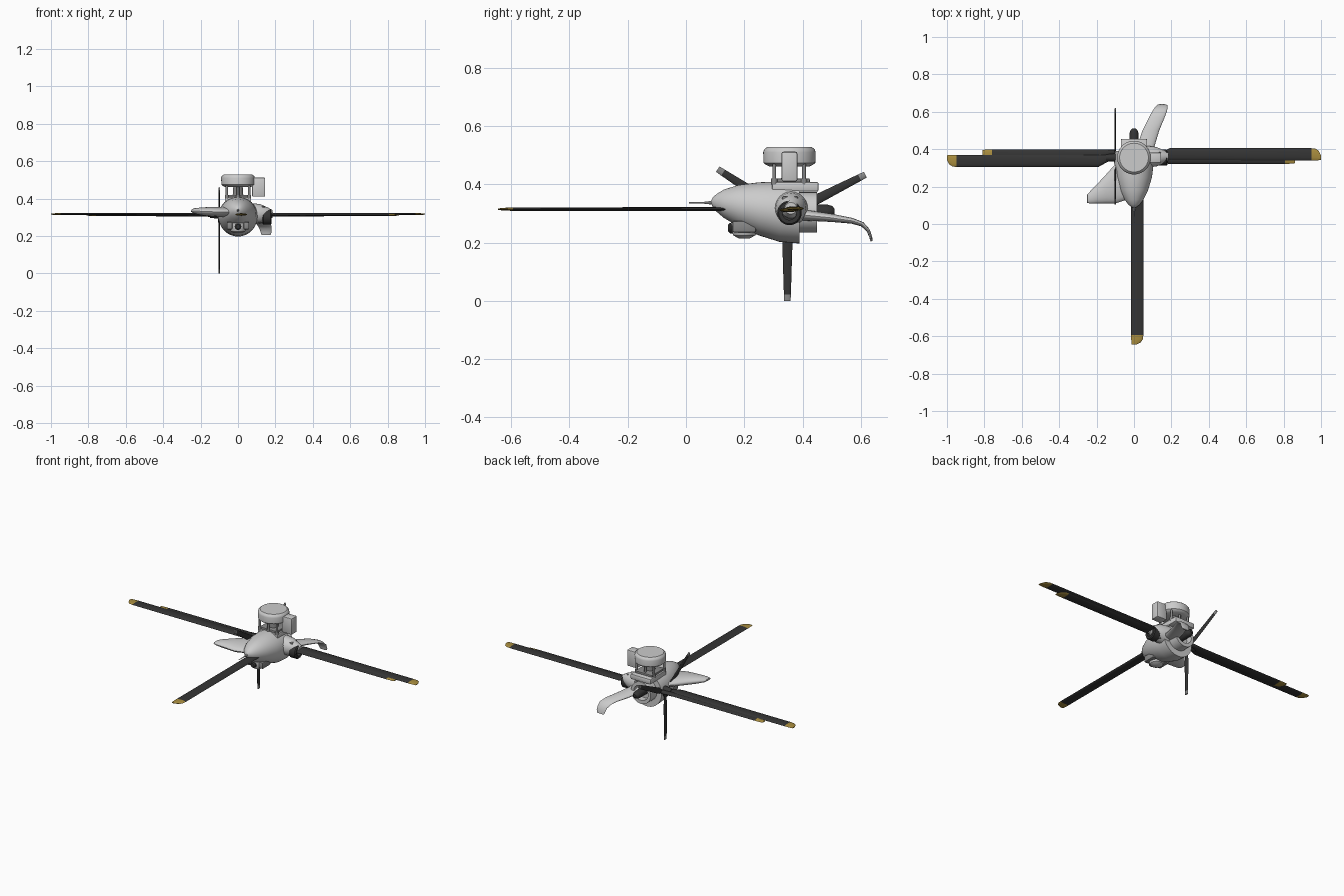
import bpy, bmesh, math
from mathutils import Vector, Matrix

cube = bpy.data.objects.get("Cube")
if cube:
    bpy.data.objects.remove(cube, do_unlink=True)


def make_mat(name, rgb):
    m = bpy.data.materials.new(name)
    m.use_nodes = True
    m.diffuse_color = (*rgb, 1)
    m.node_tree.nodes["Principled BSDF"].inputs["Base Color"].default_value = (*rgb, 1)
    return m


GREY = make_mat("light grey", (0.6, 0.6, 0.6))
MID = make_mat("mid grey", (0.25, 0.25, 0.25))
DARK = make_mat("charcoal", (0.035, 0.035, 0.035))
GOLD = make_mat("gold", (0.4, 0.27, 0.05))
X, Y, Z = Vector((1, 0, 0)), Vector((0, 1, 0)), Vector((0, 0, 1))


def finish(bm, name, mats, rule=None):
    bmesh.ops.recalc_face_normals(bm, faces=bm.faces)
    if rule:
        for f in bm.faces:
            f.material_index = int(rule(f.calc_center_median()))
    mesh = bpy.data.meshes.new(name)
    bm.to_mesh(mesh)
    bm.free()
    ob = bpy.data.objects.new(name, mesh)
    bpy.context.collection.objects.link(ob)
    for m in mats:
        mesh.materials.append(m)
    bpy.ops.object.select_all(action="DESELECT")
    ob.select_set(True)
    bpy.context.view_layer.objects.active = ob
    bpy.ops.object.shade_smooth_by_angle(angle=math.radians(35))
    return ob


def loft(name, sections, mats, n=16, rule=None):
    """Skin through ellipses given as centre and two half axes."""
    bm = bmesh.new()
    rings = []
    for c, u, v in sections:
        angles = [2 * math.pi * i / n for i in range(n)]
        rings.append([bm.verts.new(c + u * math.cos(a) + v * math.sin(a)) for a in angles])
    for a, b in zip(rings, rings[1:]):
        for i in range(n):
            j = (i + 1) % n
            bm.faces.new((a[i], a[j], b[j], b[i]))
    bm.faces.new(rings[0])
    bm.faces.new(rings[-1])
    return finish(bm, name, mats, rule)


def box(name, lo, hi, mat, bevel=0.006):
    bm = bmesh.new()
    lo, hi = Vector(lo), Vector(hi)
    m = Matrix.Translation((lo + hi) / 2) @ Matrix.Diagonal((*(hi - lo), 1))
    bmesh.ops.create_cube(bm, size=1, matrix=m)
    bmesh.ops.bevel(bm, geom=bm.edges[:], offset=bevel, segments=2, affect="EDGES", profile=0.5)
    return finish(bm, name, [mat])


def turned(name, base, axis, profile, mat, n=32):
    """Round part: profile is (distance along axis, radius)."""
    u = axis.orthogonal().normalized()
    v = axis.cross(u)
    return loft(name, [(Vector(base) + axis * d, u * r, v * r) for d, r in profile], [mat], n)


# Egg-shaped body with a hollow collar at the back: y, top, bottom, half width
hull = [(.086, .344, .336, .004), (.092, .355, .322, .016), (.105, .367, .306, .031),
        (.13, .382, .285, .05), (.18, .398, .255, .075), (.25, .407, .225, .096),
        (.32, .41, .203, .105), (.39, .405, .197, .103), (.39, .373, .235, .07),
        (.45, .373, .235, .068), (.45, .35, .258, .05), (.41, .35, .258, .05)]
loft("body", [(Vector((0, y, (t + b) / 2)), X * w, Z * (t - b) / 2) for y, t, b, w in hull], [GREY], 40)
turned("nose_probe", (0, .01, .337), Y, [(0, .002), (.05, .003), (.09, .008)], GREY, 10)
turned("exhaust_stub", (0, .405, .307), Y, [(0, .024), (.08, .024), (.097, .019), (.105, .009)], DARK, 20)

# Chin sensor
turned("chin_housing", (0, .2, .215), Z, [(0, .02), (.01, .038), (.03, .046), (.055, .046)], GREY, 24)
turned("chin_lens", (0, .145, .25), Y, [(0, .012), (.006, .018), (.03, .018)], DARK, 16)
for s in (-1, 1):
    box("chin_cheek", (s * .045 - .015, .16, .235), (s * .045 + .015, .24, .275), MID)


# Wings lofted root to tip
def wing(name, stations, chord):
    """Stations: centre, half chord, half thickness."""
    cs = [Vector(s[0]) for s in stations]
    out = []
    for i, (c, half, thick) in enumerate(stations):
        tangent = cs[min(i + 1, len(cs) - 1)] - cs[max(i - 1, 0)]
        normal = tangent.cross(chord).normalized()
        out.append((cs[i], chord * half, normal * thick))
    loft(name, out, [GREY], 20)


wing("side_wing", [((-.04, .25, .328), .12, .026), ((-.1, .215, .328), .105, .027),
                   ((-.15, .187, .33), .077, .025), ((-.2, .16, .332), .05, .02),
                   ((-.235, .142, .334), .032, .014), ((-.25, .135, .335), .022, .006)], Y)
wing("drooped_tail_wing", [((.05, .36, .3), .05, .022), ((.065, .42, .293), .046, .018),
                           ((.09, .5, .285), .045, .014), ((.122, .57, .275), .042, .01),
                           ((.138, .605, .263), .039, .008), ((.146, .625, .243), .033, .006),
                           ((.15, .634, .22), .029, .005), ((.15, .637, .205), .024, .004)], X)


# Main rotor blades with gold tips
def rotor_blade(name, angle, length, shift, z):
    turn = Matrix.Rotation(math.radians(angle), 3, "Z")
    hub = Vector((0, .355, z))
    plan = [(.1, -.014, .014, .012), (.125, -.014, .014, .012), (.19, -.015, .05, .007),
            (length - .052, -.015, .05, .006), (length - .03, -.015, .048, .005),
            (length - .012, -.014, .036, .004), (length, -.012, .012, .002)]
    secs = [(hub + turn @ Vector((r, (a + b) / 2 + shift, 0)), turn @ Y * (b - a) / 2, Z * t)
            for r, a, b, t in plan]
    loft(name, secs, [DARK, GOLD], 12, lambda c: (c - hub).length > length - .052)


rotor_blade("left_blade", 0, 1, 0, .317)
rotor_blade("right_blade", 180, 1, 0, .317)
rotor_blade("front_blade", -90, 1, 0, .315)
rotor_blade("left_short_blade", 0, .86, -.018, .312)
rotor_blade("right_short_blade", 180, .81, -.028, .312)

# Blade root fairing and cuff on the left
turned("root_fairing", (.07, .36, .318), X, [(0, .058), (.05, .052), (.09, .034), (.115, .02)], GREY, 24)
turned("root_cuff", (.13, .355, .302), X,
       [(0, .036), (.006, .042), (.044, .042), (.05, .037), (.05, .024), (.03, .024)], DARK, 24)
box("cuff_bracket", (.08, .33, .27), (.145, .385, .36), MID)
turned("right_root_cuff", (-.15, .355, .315), X, [(0, .018), (.06, .024)], DARK, 16)

# Tail rotor: three blades in a side-on plane
hub = Vector((-.1, .348, .297))
for angle, length in ((-90, .297), (27, .3), (147, .285)):
    a = math.radians(angle)
    out = Vector((0, math.cos(a), math.sin(a)))
    side = X.cross(out)
    plan = [(.01, .01), (.05, .012), (.08, .018), (length - .022, .012), (length, .011)]
    loft("tail_rotor_blade", [(hub + out * r, side * w, X * .004) for r, w in plan], [DARK, MID], 10,
         lambda c: (c - hub).length > length - .022)
turned("tail_rotor_hub", hub - X * .008, X, [(0, .022), (.004, .028), (.016, .028), (.02, .022)], DARK, 20)

# Sensor drum on its mount
turned("sensor_drum", (0, .355, .462), Z,
       [(0, .07), (.006, .082), (.012, .089), (.048, .09), (.058, .087), (.066, .077)], GREY, 40)
box("mount_base", (-.07, .295, .375), (.07, .455, .408), GREY)
box("mount_plate", (-.06, .3, .405), (.06, .425, .42), MID, .003)
for x in (-.06, 0, .06):
    for y in (.303, .405):
        turned("mount_post", (x, y, .4), Z, [(0, .011), (.02, .011), (.02, .007), (.07, .007)], MID, 12)
turned("mast", (0, .355, .4), Z, [(0, .03), (.07, .025)], MID, 20)
box("equipment_box", (.075, .328, .41), (.145, .382, .512), GREY)
